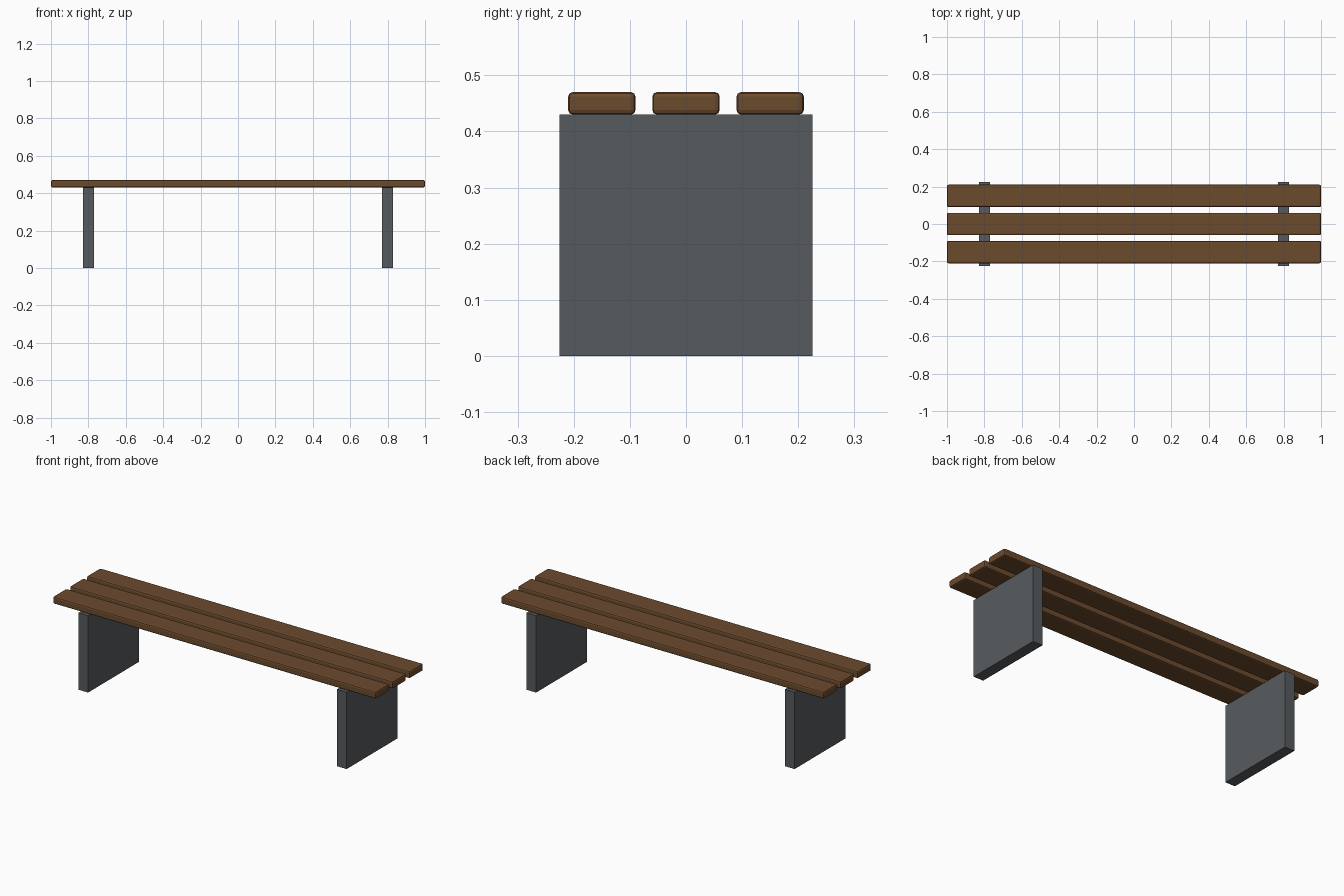
import bpy

if "Cube" in bpy.data.objects:
    bpy.data.objects.remove(bpy.data.objects["Cube"])


def material(name, rgb):
    m = bpy.data.materials.new(name)
    m.diffuse_color = (*rgb, 1.0)
    m.use_nodes = True
    m.node_tree.nodes["Principled BSDF"].inputs["Base Color"].default_value = m.diffuse_color
    return m


def box(name, size, centre, mat, bevel=0.0):
    bpy.ops.mesh.primitive_cube_add(size=1, location=centre)
    ob = bpy.context.object
    ob.name = name
    ob.scale = size
    bpy.ops.object.transform_apply(location=False, rotation=False, scale=True)
    ob.data.materials.append(mat)
    if bevel:
        mod = ob.modifiers.new("rounded_edges", 'BEVEL')
        mod.width = bevel
        mod.segments = 2
    return ob


wood = material("brown_wood", (0.15, 0.07, 0.027))
steel = material("dark_grey", (0.095, 0.105, 0.112))

# Three seat slats with softened edges
for i, y in enumerate((-0.15, 0.0, 0.15)):
    box(f"seat_slat_{i + 1}", (2.0, 0.12, 0.04), (0, y, 0.45), wood, 0.008)

# Two slab legs
for side, x in (("left", -0.8), ("right", 0.8)):
    box(f"{side}_leg", (0.06, 0.45, 0.43), (x, 0, 0.215), steel)
